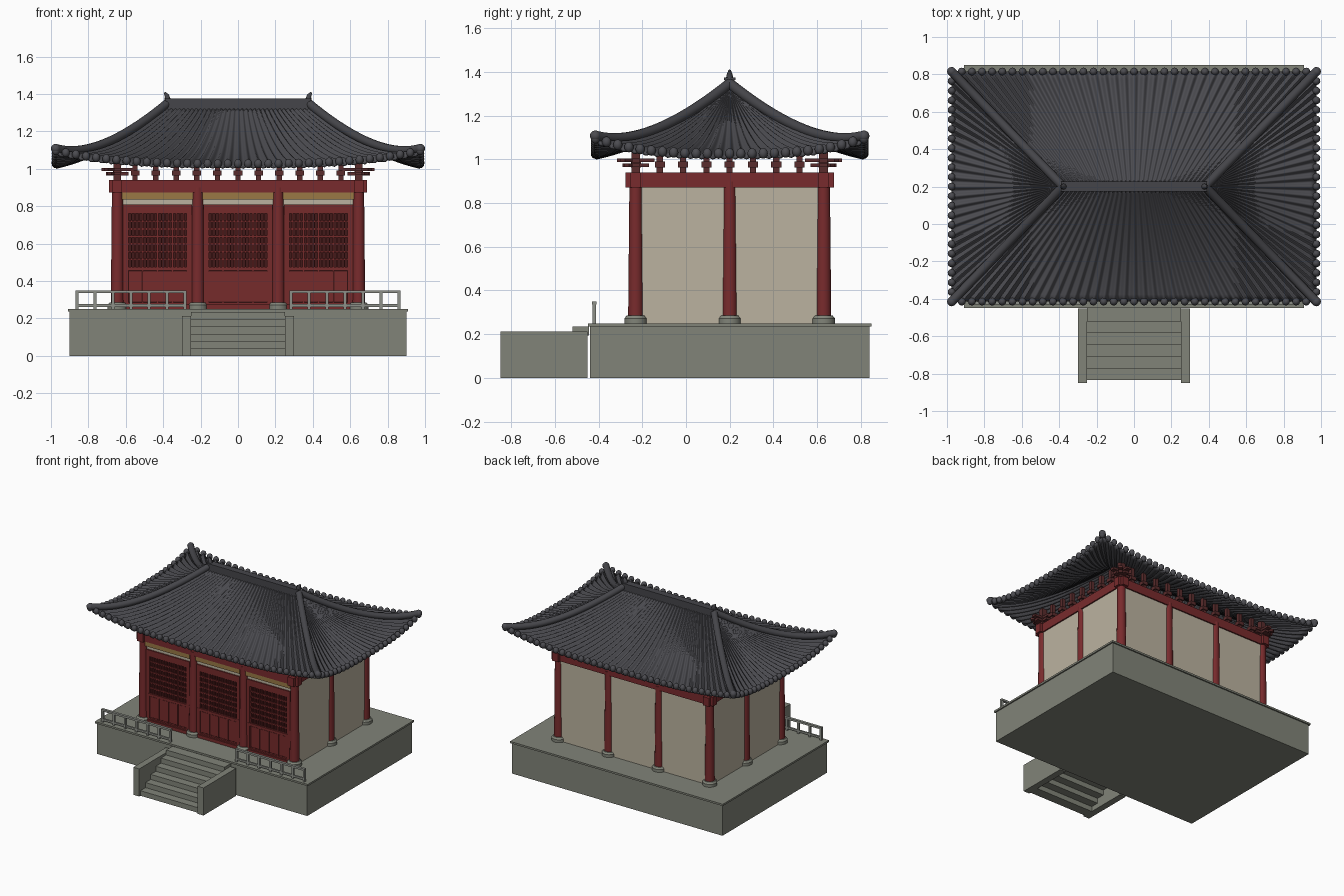
import bpy, bmesh, math
from mathutils import Matrix, Vector

if "Cube" in bpy.data.objects:
    bpy.data.objects.remove(bpy.data.objects["Cube"])

CY = 0.2                      # hall centre in y


def mat(name, rgb):
    m = bpy.data.materials.new(name)
    m.diffuse_color = (*rgb, 1)
    m.use_nodes = True
    m.node_tree.nodes["Principled BSDF"].inputs["Base Color"].default_value = m.diffuse_color
    return m


STONE = mat("grey stone", (0.22, 0.23, 0.19))
RAIL = mat("pale stone", (0.27, 0.28, 0.25))
RED = mat("column red", (0.19, 0.024, 0.026))
DOOR = mat("door red", (0.18, 0.024, 0.024))
DARK = mat("dark maroon", (0.055, 0.01, 0.01))
WALL = mat("beige plaster", (0.50, 0.45, 0.35))
GOLD = mat("ochre", (0.32, 0.19, 0.06))
BRACK = mat("bracket red", (0.10, 0.025, 0.025))
TILE = mat("roof tile", (0.072, 0.072, 0.082))
RIDGE = mat("ridge tile", (0.06, 0.06, 0.068))


class Part:
    """Collects primitives into one mesh object."""
    def __init__(self, name, material):
        self.name, self.material, self.bm = name, material, bmesh.new()

    def box(self, x0, x1, y0, y1, z0, z1, rot=0):
        c = Vector(((x0 + x1) / 2, (y0 + y1) / 2, (z0 + z1) / 2))
        m = Matrix.Translation(c) @ Matrix.Rotation(rot, 4, 'Z') @ Matrix.Diagonal((x1 - x0, y1 - y0, z1 - z0, 1))
        bmesh.ops.create_cube(self.bm, size=1, matrix=m)

    def cone(self, x, y, z0, z1, r0, r1, n=24):
        bmesh.ops.create_cone(self.bm, cap_ends=True, segments=n, radius1=r0, radius2=r1, depth=z1 - z0,
                              matrix=Matrix.Translation((x, y, (z0 + z1) / 2)))

    def ball(self, x, y, z, r, sz=1):
        bmesh.ops.create_uvsphere(self.bm, u_segments=12, v_segments=8, radius=r,
                                  matrix=Matrix.Translation((x, y, z)) @ Matrix.Diagonal((1, 1, sz, 1)))

    def done(self, smooth=None):
        me = bpy.data.meshes.new(self.name)
        self.bm.to_mesh(me)
        self.bm.free()
        me.materials.append(self.material)
        ob = bpy.data.objects.new(self.name, me)
        bpy.context.collection.objects.link(ob)
        if smooth:
            me.shade_smooth()
            me.set_sharp_from_angle(angle=math.radians(smooth))
        return ob


def tube(name, pts, radii, material):
    cu = bpy.data.curves.new(name, 'CURVE')
    cu.dimensions, cu.bevel_depth, cu.bevel_resolution, cu.use_fill_caps = '3D', 1, 3, True
    sp = cu.splines.new('POLY')
    sp.points.add(len(pts) - 1)
    for p, co, r in zip(sp.points, pts, radii):
        p.co, p.radius = (*co, 1), r
    sp.use_smooth = True
    cu.materials.append(material)
    bpy.context.collection.objects.link(bpy.data.objects.new(name, cu))


# stone platform with overhanging cap
p = Part("platform", STONE)
p.box(-0.9, 0.9, -0.44, 0.84, 0, 0.236)
p.box(-0.91, 0.91, -0.448, 0.85, 0.236, 0.25)
p.done()

# front stairs: six slabs between two cheek walls
p = Part("stairs", STONE)
for i in range(6):
    y = -0.835 + 0.063 * i
    p.box(-0.25, 0.25, y, y + 0.075, 0.039 * i, 0.039 * (i + 1))
for s in (-1, 1):
    p.box(s * 0.275 - 0.025, s * 0.275 + 0.025, -0.85, -0.452, 0, 0.213)
p.done()

# railings either side of the stairs
p = Part("railings", RAIL)
for s in (-1, 1):
    xa, xb = sorted((s * 0.275, s * 0.87))
    p.box(xa, xb, -0.43, -0.41, 0.335, 0.35)
    p.box(xa, xb, -0.427, -0.413, 0.262, 0.276)
    for i in range(7):
        x = s * (0.283 + 0.0965 * i)
        p.box(x - 0.008, x + 0.008, -0.428, -0.412, 0.25, 0.34)
p.done()

# columns and their round bases
XS, YS = (-0.645, -0.215, 0.215, 0.645), (-0.23, 0.2, 0.63)
spots = [(x, y) for x in XS for y in YS if abs(x) > 0.5 or y != 0.2]
p, b = Part("columns", RED), Part("column_bases", STONE)
for x, y in spots:
    p.cone(x, y, 0.27, 0.9, 0.035, 0.029)
    b.cone(x, y, 0.25, 0.272, 0.052, 0.052)
    b.cone(x, y, 0.272, 0.285, 0.052, 0.042)
p.done(40)
b.done(40)

# tie beams crossing at the corners
p = Part("tie_beams", RED)
for y in (-0.23, 0.63):
    p.box(-0.69, 0.69, y - 0.025, y + 0.025, 0.872, 0.94)
for x in (-0.645, 0.645):
    p.box(x - 0.025, x + 0.025, -0.278, 0.678, 0.8725, 0.9395)
p.done()

# plaster walls on the sides, the back and above the doors
p = Part("plaster_walls", WALL)
for x in (-0.645, 0.645):
    p.box(x - 0.015, x + 0.015, -0.23, 0.63, 0.25, 0.875)
p.box(-0.645, 0.645, 0.615, 0.645, 0.25, 0.875)
p.box(-0.645, 0.645, -0.235, -0.215, 0.8, 0.875)
p.done()

# ochre lintels, door backing, door frames, lattice and lower panels
lintel, back, doors = Part("lintels", GOLD), Part("door_backing", DARK), Part("lattice_doors", DOOR)
doors.box(-0.62, 0.62, -0.255, -0.205, 0.25, 0.275)
for cx in (-0.43, 0, 0.43):
    lintel.box(cx - 0.19, cx + 0.19, -0.25, -0.21, 0.836, 0.872)
    back.box(cx - 0.183, cx + 0.183, -0.23, -0.21, 0.26, 0.805)
    for z0, z1 in ((0.76, 0.81), (0.455, 0.475), (0.265, 0.285)):
        doors.box(cx - 0.185, cx + 0.185, -0.245, -0.205, z0, z1)
    for s in (-1, 1):
        doors.box(cx + s * 0.172 - 0.013, cx + s * 0.172 + 0.013, -0.244, -0.205, 0.26, 0.81)
    for i in range(4):
        x = cx - 0.12 + 0.08 * i
        doors.box(x - 0.034, x + 0.034, -0.238, -0.22, 0.29, 0.45)       # lower panel
        for s in (-1, 1):                                                # leaf stiles
            doors.box(x + s * 0.0385 - 0.0015 * 2, x + s * 0.0385 + 0.003, -0.243, -0.21, 0.28, 0.77)
        for k in (-1, 0, 1):                                             # lattice uprights
            doors.box(x + k * 0.02 - 0.003, x + k * 0.02 + 0.003, -0.239, -0.22, 0.47, 0.765)
    for j in range(1, 7):
        z = 0.475 + 0.285 * j / 7
        doors.box(cx - 0.165, cx + 0.165, -0.24, -0.22, z - 0.005, z + 0.005)
lintel.done()
back.done()
doors.done()

# bracket posts under the eaves and stepped corner arms
p = Part("brackets", BRACK)


def bracket(x, y):
    p.box(x - 0.014, x + 0.014, y - 0.014, y + 0.014, 0.94, 1.06)
    p.box(x - 0.023, x + 0.023, y - 0.023, y + 0.023, 0.963, 0.99)


for y in (-0.23, 0.63):
    for i in range(11):
        bracket(-0.55 + 0.11 * i, y)
for x in (-0.645, 0.645):
    for i in range(7):
        bracket(x, CY - 0.32 + 0.32 * i / 3)
for sx in (-1, 1):
    for sy in (-1, 1):
        x, y = sx * 0.645, CY + sy * 0.43
        p.box(x - 0.02, x + 0.02, y - 0.02, y + 0.02, 0.94, 1.07)
        for h, z in ((0.06, 0.965), (0.085, 0.987)):
            p.box(x - h, x + h, y - 0.018, y + 0.018, z, z + 0.017)
            p.box(x - 0.018, x + 0.018, y - h, y + h, z + 0.0005, z + 0.0175)
            p.box(x - h, x + h, y - 0.015, y + 0.015, z + 0.001, z + 0.0165, sx * sy * math.pi / 4)
p.done()

# roof: four concave slopes, corners lifted
RX, EX, EY = 0.38, 0.975, 0.615


def height(s, t):
    return 1.335 - 0.31 * (1.6 * s - 0.6 * s * s) + 0.07 * s ** 4 * abs(t) ** 3


def slope(side, sign, s, t):
    if side:
        return sign * (RX + (EX - RX) * s), CY + EY * s * t
    return t * (RX + (EX - RX) * s), CY + sign * EY * s


caps = Part("eave_tile_caps", TILE)
for name, side, sign, n in (("front", 0, -1, 36), ("back", 0, 1, 36), ("left", 1, -1, 24), ("right", 1, 1, 24)):
    p = Part("roof_slope_" + name, TILE)
    cols, rows, grid = n * 8, 16, []
    for j in range(rows + 1):
        s = max(j / rows, 0.004)
        amp = 0.012 * (s if side else (RX + (EX - RX) * s) / EX)
        row = []
        for i in range(cols + 1):
            t = 2 * i / cols - 1
            x, y = slope(side, sign, s, t)
            row.append(p.bm.verts.new((x, y, height(s, t) + amp * math.cos(math.tau * i / 8))))
        grid.append(row)
    for a, c in zip(grid, grid[1:]):
        for i in range(cols):
            p.bm.faces.new((a[i], a[i + 1], c[i + 1], c[i]))
    bmesh.ops.recalc_face_normals(p.bm, faces=p.bm.faces)
    if sum(f.normal.z for f in p.bm.faces) < 0:
        bmesh.ops.reverse_faces(p.bm, faces=p.bm.faces)
    ob = p.done(60)
    sol = ob.modifiers.new("thickness", 'SOLIDIFY')
    sol.thickness, sol.offset = 0.014, -1
    for k in range(n + 1):
        t = 2 * k / n - 1
        x, y = slope(side, sign, 1, t)
        caps.ball(x, y, height(1, t) + 0.002, 0.021, 1.15)

# hip ridges with rounded ends
for sx in (-1, 1):
    for sy in (-1, 1):
        pts = []
        for j in range(17):
            s = j / 16
            x, y = slope(1, sx, s, sy)
            pts.append((x, y, height(s, 1) + 0.013))
        tube("hip_ridge", pts, [0.024] * 17, RIDGE)
        caps.ball(pts[-1][0], pts[-1][1], pts[-1][2], 0.025)
caps.done(60)

# main ridge and upturned end horns
p = Part("main_ridge", RIDGE)
p.box(-0.385, 0.385, CY - 0.022, CY + 0.022, 1.31, 1.365)
p.box(-0.39, 0.39, CY - 0.026, CY + 0.026, 1.365, 1.375)
p.done()
for s in (-1, 1):
    tube("ridge_horn", [(s * 0.382, CY, 1.33), (s * 0.376, CY, 1.37), (s * 0.38, CY, 1.39), (s * 0.392, CY, 1.408)],
         [0.022, 0.017, 0.013, 0.006], RIDGE)
